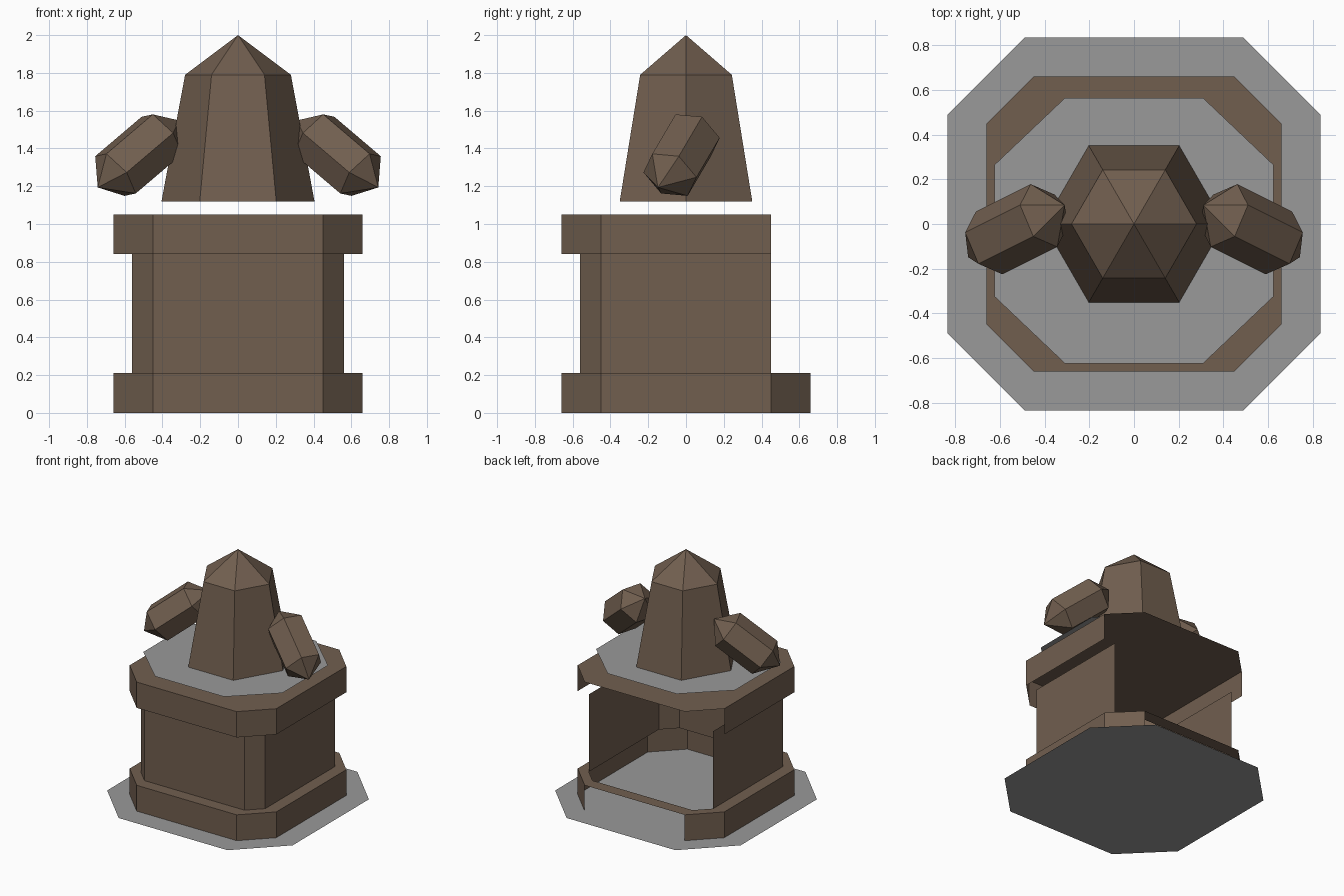
import bpy, bmesh, math
from mathutils import Vector, Matrix

if "Cube" in bpy.data.objects:
    bpy.data.objects.remove(bpy.data.objects["Cube"])


def material(name, rgb):
    m = bpy.data.materials.new(name)
    m.diffuse_color = (*rgb, 1)
    m.use_nodes = True
    m.node_tree.nodes["Principled BSDF"].inputs["Base Color"].default_value = m.diffuse_color
    return m


BROWN = material("brown stone", (0.165, 0.113, 0.078))
GRAY = material("gray slab", (0.32, 0.32, 0.32))


def finish(name, bm, mat):
    me = bpy.data.meshes.new(name)
    bm.to_mesh(me)
    bm.free()
    me.materials.append(mat)
    ob = bpy.data.objects.new(name, me)
    bpy.context.collection.objects.link(ob)
    return ob


def octagon(h, c, z):
    # edges: 0 front right, 1 right, 2 back right, 3 back, 4 back left, 5 left, ...
    return [(c, -h, z), (h, -c, z), (h, c, z), (c, h, z),
            (-c, h, z), (-h, c, z), (-h, -c, z), (-c, -h, z)]


def loft(bm, rings, skip=()):
    """Join successive rings of points with quads, leaving out some sides."""
    loops = [[bm.verts.new(p) for p in r] for r in rings]
    n = len(loops[0])
    for a, b in zip(loops, loops[1:]):
        for i in range(n):
            if i not in skip:
                j = (i + 1) % n
                bm.faces.new((a[i], a[j], b[j], b[i]))
    return loops


def plate(name, pts, mat):
    bm = bmesh.new()
    bm.faces.new([bm.verts.new(p) for p in pts])
    return finish(name, bm, mat)


# Thin slabs under the pedestal and under the spire
plate("ground_slab", octagon(0.835, 0.49, 0), GRAY)
plate("upper_slab", [(x, y - 0.03, z) for x, y, z in
                     [(sx * 1.0, sy * 0.95, 1.12) for sx, sy, _ in octagon(0.625, 0.31, 0)]], GRAY)

# Pedestal: base band with ledge, open at the back
bm = bmesh.new()
loft(bm, [octagon(0.66, 0.45, 0), octagon(0.66, 0.45, 0.21)], {3})
loft(bm, [octagon(0.66, 0.45, 0.21), octagon(0.56, 0.45, 0.21)])
finish("pedestal_base", bm, BROWN)

bm = bmesh.new()
loft(bm, [octagon(0.56, 0.45, 0.21), octagon(0.56, 0.45, 0.84)], {2, 3, 4})
finish("pedestal_waist", bm, BROWN)

bm = bmesh.new()
top = loft(bm, [octagon(0.66, 0.45, 0.84), octagon(0.66, 0.45, 1.05)], {2, 3, 4})[-1]
bm.faces.new(top)
finish("pedestal_top", bm, BROWN)


def hexagon(r, z, phase=0.0):
    return [(r * math.cos(phase + k * math.pi / 3),
             r * math.sin(phase + k * math.pi / 3), z) for k in range(6)]


def tip(bm, loop, p):
    v = bm.verts.new(p)
    for i in range(len(loop)):
        bm.faces.new((loop[i], loop[(i + 1) % len(loop)], v))


# Hexagonal spire
bm = bmesh.new()
loops = loft(bm, [hexagon(0.405, 1.12), hexagon(0.28, 1.79)])
tip(bm, loops[-1], (0, 0, 2.0))
finish("spire", bm, BROWN)

# Side arms: six-sided bars with pointed ends, mirrored across x
d = Vector((0.712, -0.356, -0.605)).normalized()
n = Vector((0.447, 0.894, 0)).normalized()
m = d.cross(n)
if m.z < 0:
    m.negate()
frame = Matrix((n, m, d)).transposed().to_4x4()
frame.translation = Vector((0.403, 0.038, 1.469))
for side, sx in (("right", 1), ("left", -1)):
    bm = bmesh.new()
    ph = math.radians(-6)
    loops = loft(bm, [hexagon(0.153, 0, ph), hexagon(0.153, 0.345, ph)])
    tip(bm, loops[0], (0, 0, -0.13))
    tip(bm, loops[1], (-0.015, 0.015, 0.475))
    bm.transform(Matrix.Diagonal((sx, 1, 1, 1)) @ frame)
    bmesh.ops.recalc_face_normals(bm, faces=bm.faces)
    finish(side + "_arm", bm, BROWN)
